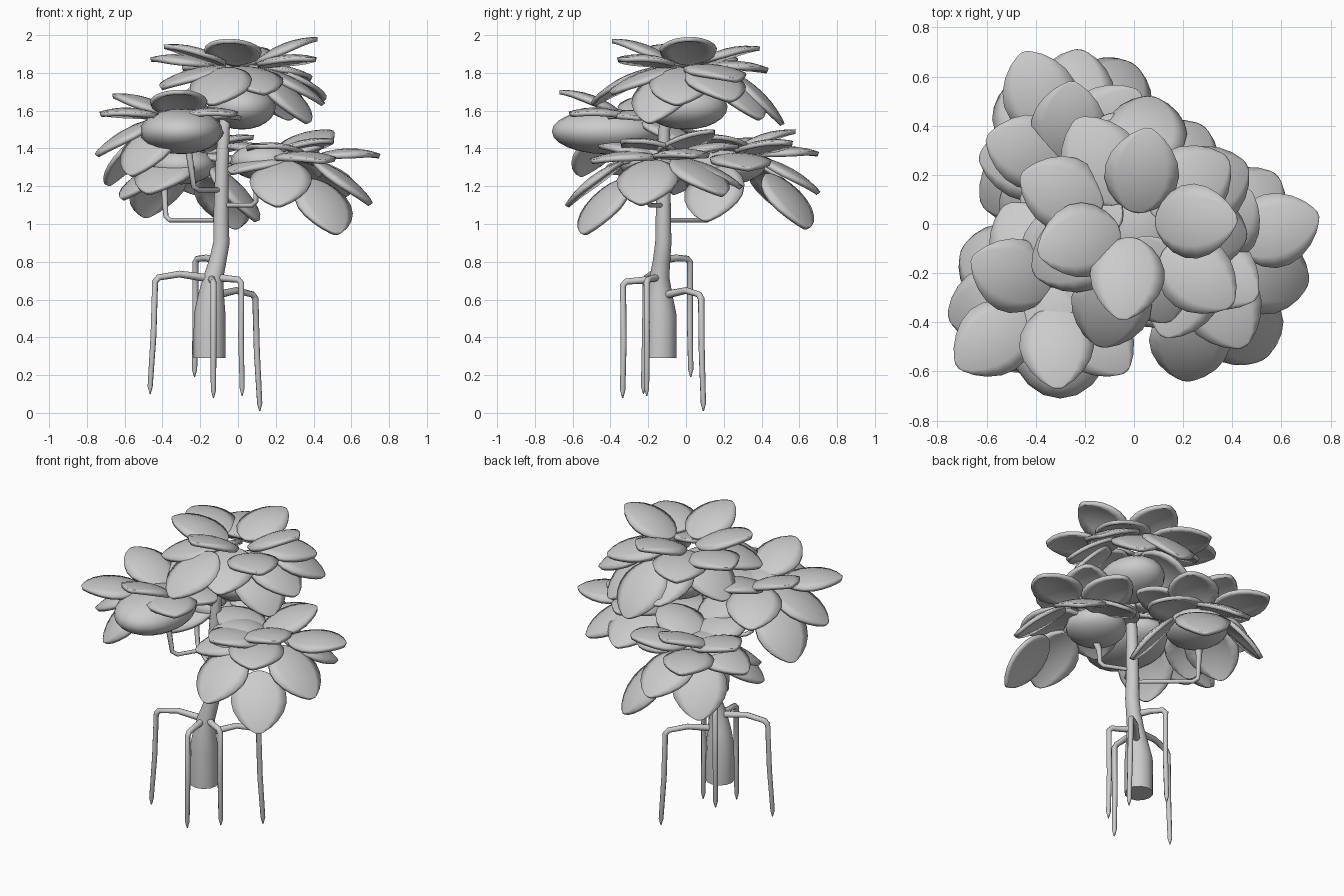
import bpy, bmesh
from math import sin, cos, pi, radians, atan2
from mathutils import Vector, Matrix

if "Cube" in bpy.data.objects:
    bpy.data.objects.remove(bpy.data.objects["Cube"])


def tube(name, pts, radii, res=2):
    """Tapered round tube along a path, kept as a bevelled curve."""
    cu = bpy.data.curves.new(name, 'CURVE')
    cu.dimensions = '3D'
    cu.bevel_depth = 1.0
    cu.bevel_resolution = res
    cu.use_fill_caps = True
    sp = cu.splines.new('POLY')
    sp.points.add(len(pts) - 1)
    for p, co, r in zip(sp.points, pts, radii):
        p.co = (*co, 1)
        p.radius = r
    sp.use_smooth = True
    ob = bpy.data.objects.new(name, cu)
    bpy.context.collection.objects.link(ob)
    return ob


def add_leaf(bm, mat, length, width, nu=10, nv=6):
    """Egg-shaped, domed leaf lying along x with its tip at the origin."""
    rows = []
    for i in range(nu + 1):
        t = 0.5 - 0.5 * cos(pi * i / nu)
        half = width / 2 * max(sin(pi * t ** 0.9), 0) ** 0.6
        if i in (0, nu):
            half = 0.012
        row = []
        for j in range(nv + 1):
            s = 2 * j / nv - 1
            z = 0.035 * (1 - (2 * t - 1) ** 2) - 0.03 * (s * half / (width / 2)) ** 2
            row.append(bm.verts.new(mat @ Vector((length * (t - 1), half * s, z))))
        rows.append(row)
    for a, b in zip(rows, rows[1:]):
        for j in range(nv):
            bm.faces.new((a[j], b[j], b[j + 1], a[j + 1]))


def finish(name, bm, thickness=0):
    me = bpy.data.meshes.new(name)
    bm.to_mesh(me)
    bm.free()
    ob = bpy.data.objects.new(name, me)
    bpy.context.collection.objects.link(ob)
    if thickness:
        sol = ob.modifiers.new("thickness", 'SOLIDIFY')
        sol.thickness = thickness
        sol.offset = -1
    bpy.ops.object.select_all(action='DESELECT')
    ob.select_set(True)
    bpy.context.view_layer.objects.active = ob
    bpy.ops.object.shade_smooth_by_angle(angle=radians(40))
    return ob


def cluster(name, hub, top, tips):
    """Leaves radiating from a hub; the lower the tip, the more the leaf droops."""
    bm = bmesh.new()
    for x, y, z in tips:
        pitch = max(23 - 145 * (top - z), -48)
        size = 0.36 if pitch > 0 else 0.39
        m = (Matrix.Translation((x, y, z))
             @ Matrix.Rotation(atan2(y - hub[1], x - hub[0]), 4, 'Z')
             @ Matrix.Rotation(radians(-pitch), 4, 'Y'))
        add_leaf(bm, m, size, size * 0.85)
    finish(name + "_leaves", bm, 0.024)


def core(name, centre, size):
    """Rounded lump in the middle of a leaf cluster."""
    bm = bmesh.new()
    bmesh.ops.create_uvsphere(bm, u_segments=20, v_segments=12, radius=1)
    bm.transform(Matrix.Translation(centre) @ Matrix.Diagonal((*size, 1)))
    finish(name + "_core", bm)


# Trunk
tube("trunk",
     [(-.15, -.135, .29), (-.15, -.135, .52), (-.142, -.14, .62), (-.13, -.14, .72),
      (-.108, -.13, .8), (-.088, -.12, .9), (-.09, -.12, 1.05), (-.085, -.118, 1.3),
      (-.075, -.115, 1.5), (-.05, -.08, 1.66)],
     [.085, .084, .069, .052, .046, .043, .04, .035, .031, .025], 4)

# Stilt roots: start on the trunk, run outward, then drop to a pointed tip
roots = [((-.14, -.14, .71), (-.31, -.18, .735), (-.43, -.21, .715), (-.465, -.225, .1)),
         ((-.12, -.12, .81), (-.17, -.05, .82), (-.22, .015, .815), (-.23, .025, .19)),
         ((-.14, -.15, .71), (-.135, -.25, .7), (-.13, -.325, .695), (-.13, -.335, .08)),
         ((-.13, -.14, .72), (-.05, -.18, .71), (.01, -.205, .705), (.022, -.208, .09)),
         ((-.13, -.13, .62), (-.01, 0, .648), (.085, .075, .625), (.115, .092, .01))]
for n, (a, b, c, d) in enumerate(roots):
    c, d = Vector(c), Vector(d)
    out = (c - Vector(b)).normalized()
    pts = [a, b, c - out * .01, c.lerp(d, .03) + out * .008, c.lerp(d, .5),
           d + Vector((0, 0, .04)), d]
    tube("root_%d" % (n + 1), pts, [.022, .018, .017, .017, .016, .014, .003])

# Branches
for name, pts in (
        ("back_left_branch", [(-.09, -.12, 1.02), (-.36, .11, 1.02), (-.382, .13, 1.04), (-.39, .13, 1.2), (-.36, .16, 1.3)]),
        ("front_left_branch", [(-.09, -.12, 1.18), (-.21, -.32, 1.18), (-.235, -.34, 1.2), (-.26, -.35, 1.38), (-.28, -.33, 1.48)]),
        ("right_branch", [(-.09, -.12, 1.1), (.075, -.19, 1.1), (.095, -.2, 1.12), (.1, -.2, 1.2), (.16, -.2, 1.32)])):
    tube(name, pts, [.012, .013, .014, .018, .035])

# Leaf clusters, listed by leaf tip
cluster("top", (0, 0), 2.0, [
    (-.05, -.39, 1.98), (.42, .02, 1.99), (.06, .39, 1.94), (.4, -.33, 1.88), (-.46, .2, 1.88),
    (-.39, -.12, 1.95), (-.23, .43, 1.82), (.07, .52, 1.53), (.38, .27, 1.77), (.46, .24, 1.66),
    (.46, -.05, 1.64), (.38, -.2, 1.54), (.14, -.4, 1.7), (-.41, -.2, 1.73), (-.14, -.5, 1.64),
    (-.1, .45, 1.63), (.28, .4, 1.56), (-.36, .1, 1.6)])
cluster("right", (.26, -.14), 1.52, [
    (.75, .04, 1.37), (.71, -.24, 1.11), (.53, -.55, .95), (.21, -.64, 1.1), (.45, -.5, 1.34),
    (.47, .14, 1.5), (.5, -.3, 1.45), (.12, -.46, 1.42), (.3, .28, 1.42), (-.04, -.38, 1.28),
    (.3, .3, 1.2), (.58, .2, 1.16), (-.08, -.05, 1.42)])
cluster("front_left", (-.32, -.28), 1.73, [
    (-.31, -.67, 1.71), (-.66, -.14, 1.69), (-.72, -.58, 1.59), (-.755, -.38, 1.37),
    (-.7, -.1, 1.21), (-.03, -.6, 1.59), (-.57, -.57, 1.26), (.02, -.25, 1.57),
    (-.3, .08, 1.65), (-.52, .08, 1.45), (-.15, .08, 1.4)])
cluster("back_left", (-.28, .25), 1.53, [
    (-.45, .7, 1.38), (-.22, .71, 1.17), (0, .65, .98), (-.6, .35, 1.45), (-.63, .27, 1.27),
    (-.62, .08, 1.14), (.02, .54, 1.44), (-.5, .58, 1.04), (-.35, -.1, 1.45), (.12, .33, 1.3),
    (-.25, .58, 1.5), (.08, .12, 1.47), (-.48, -.08, 1.17), (.11, .1, 1.02)])

# Cluster cores
core("top", (.02, 0, 1.62), (.18, .22, .12))
core("right", (.14, -.18, 1.33), (.18, .18, .1))
core("front_left", (-.3, -.42, 1.49), (.22, .29, .12))
core("back_left", (-.3, .22, 1.31), (.18, .2, .1))
